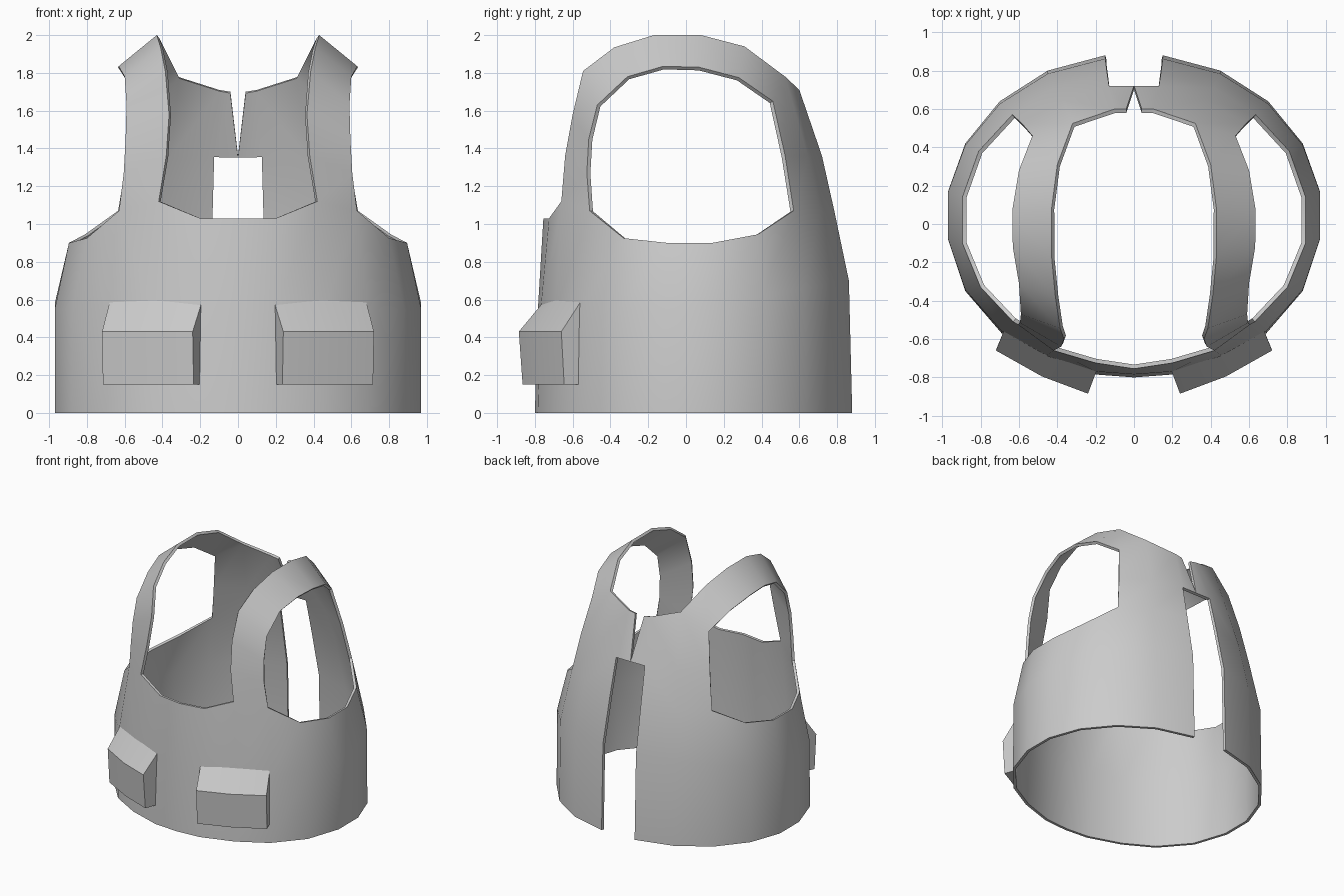
import bpy, bmesh

if "Cube" in bpy.data.objects:
    bpy.data.objects.remove(bpy.data.objects["Cube"])


def finish(name, faces, thickness=0.0, angle=0.6):
    """Mirror a half mesh given as faces of points, thicken it and shade it."""
    bm = bmesh.new()
    for pts in faces:
        bm.faces.new([bm.verts.new(p) for p in pts])
    bmesh.ops.remove_doubles(bm, verts=bm.verts, dist=0.0005)
    mesh = bpy.data.meshes.new(name)
    bm.to_mesh(mesh)
    bm.free()
    ob = bpy.data.objects.new(name, mesh)
    bpy.context.collection.objects.link(ob)
    bpy.ops.object.select_all(action='DESELECT')
    ob.select_set(True)
    bpy.context.view_layer.objects.active = ob
    m = ob.modifiers.new("mirror", 'MIRROR')
    m.use_clip = True
    bpy.ops.object.modifier_apply(modifier="mirror")
    if thickness:
        s = ob.modifiers.new("shell", 'SOLIDIFY')
        s.thickness = thickness
        s.offset = -1
        bpy.ops.object.modifier_apply(modifier="shell")
    bpy.ops.object.shade_smooth_by_angle(angle=angle)
    return ob


def strip(a, b):
    """Quads between two equally long rows of points."""
    return [(a[i], a[i + 1], b[i + 1], b[i]) for i in range(len(a) - 1)]


# Vest body: half rings running from front centre to the back opening
plan = [(0, -.80), (.20, -.785), (.46, -.70), (.69, -.57), (.88, -.35), (.97, -.08),
        (.97, .17), (.88, .42), (.70, .64), (.45, .80), (.15, .88)]
hem = [(x, y, 0) for x, y in plan]
waist = [(x, y * .98, .55 + .17 * max(0, y)) for x, y in plan]
chest = [(0, -.755, 1.03), (.20, -.725, 1.03), (.42, -.66, 1.12), (.63, -.51, 1.07),
         (.80, -.33, .925), (.895, -.10, .90), (.895, .14, .90), (.81, .38, .945),
         (.635, .57, 1.07), (.42, .71, 1.07), (.14, .785, 1.07)]

# Upper back: closes above the opening, with a narrow V at the neck
back_mid = [(.585, .525, 1.36), (.37, .645, 1.36), (.13, .72, 1.36), (0, .72, 1.36)]
back_top = [(.53, .46, 1.65), (.32, .525, 1.78), (.10, .60, 1.71), (.04, .60, 1.70)]

# Shoulder strap: neck edge and armhole edge, front to back
neck = [chest[2], (.38, -.64, 1.36), (.365, -.60, 1.58), (.385, -.545, 1.81), (.41, -.38, 1.935),
        (.43, -.17, 2.0), (.43, .08, 2.0), (.40, .31, 1.94), back_top[1]]
arm = [chest[3], (.605, -.525, 1.27), (.595, -.515, 1.45), (.59, -.47, 1.63), (.60, -.31, 1.78),
       (.632, -.12, 1.835), (.635, .07, 1.83), (.60, .28, 1.775), back_top[0]]

shell = strip(hem, waist) + strip(waist, chest)
shell += strip(chest[8:], back_mid[:3]) + strip(back_mid, back_top)
shell += [(neck[i], arm[i], arm[i + 1], neck[i + 1]) for i in range(8)]
finish("vest_shell", shell, thickness=0.022, angle=0.75)

# Front pouches: sloped lid, curved face, sunk slightly into the vest
back_low = [(.20, -.77, .15), (.445, -.69, .15), (.68, -.56, .15)]
front_low = [(.235, -.865, .15), (.475, -.775, .15), (.715, -.645, .15)]
front_high = [(.24, -.885, .43), (.48, -.795, .43), (.72, -.66, .43)]
back_high = [(.195, -.765, .575), (.445, -.69, .595), (.68, -.56, .585)]
loops = [back_low, front_low, front_high, back_high]
pouch = [f for k in range(4) for f in strip(loops[k], loops[(k + 1) % 4])]
pouch.append([l[0] for l in reversed(loops)])
pouch.append([l[2] for l in loops])
finish("front_pouches", pouch, angle=0.45)
